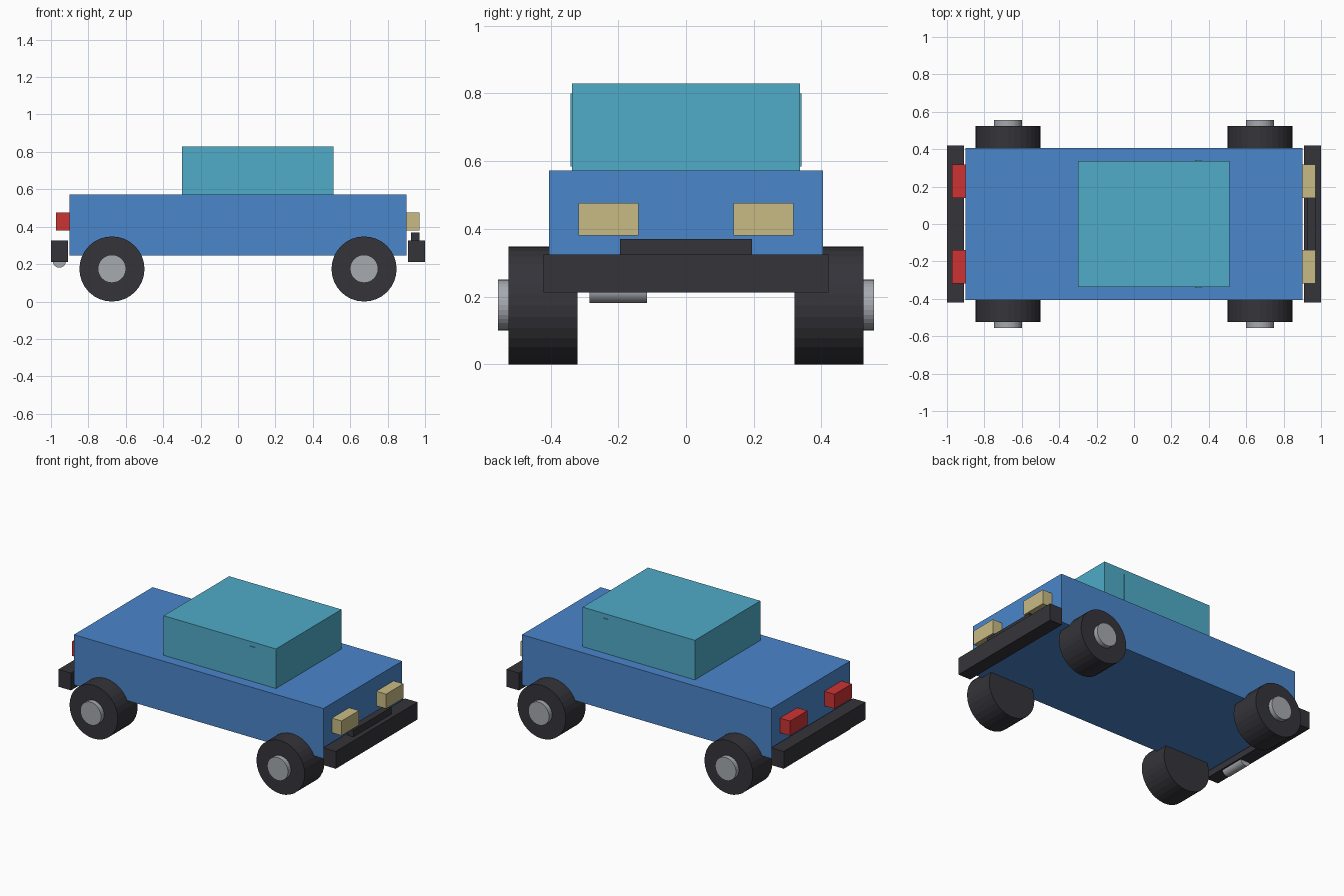
import bpy, math

if "Cube" in bpy.data.objects:
    bpy.data.objects.remove(bpy.data.objects["Cube"])


def material(name, rgb):
    m = bpy.data.materials.new(name)
    m.diffuse_color = (*rgb, 1)
    m.use_nodes = True
    m.node_tree.nodes["Principled BSDF"].inputs["Base Color"].default_value = m.diffuse_color
    return m


BLUE = material("body blue", (0.07, 0.24, 0.60))
TEAL = material("glass teal", (0.08, 0.41, 0.58))
BLACK = material("rubber black", (0.035, 0.034, 0.042))
GREY = material("metal grey", (0.38, 0.40, 0.43))
CREAM = material("lamp cream", (0.58, 0.50, 0.235))
RED = material("lamp red", (0.61, 0.033, 0.033))


def finish(name, mat):
    ob = bpy.context.object
    ob.name = name
    ob.data.materials.append(mat)
    return ob


def box(name, xs, ys, zs, mat):
    """Box from its (min, max) range on each axis."""
    bpy.ops.mesh.primitive_cube_add(
        size=1, location=[sum(r) / 2 for r in (xs, ys, zs)])
    ob = finish(name, mat)
    ob.scale = [r[1] - r[0] for r in (xs, ys, zs)]
    bpy.ops.object.transform_apply(location=False, rotation=False, scale=True)
    return ob


def cylinder(name, x, ys, z, radius, mat):
    """Cylinder lying along y."""
    bpy.ops.mesh.primitive_cylinder_add(
        vertices=32, radius=radius, depth=ys[1] - ys[0],
        location=(x, sum(ys) / 2, z), rotation=(math.pi / 2, 0, 0))
    return finish(name, mat)


def mirrored(side, a, b):
    return tuple(sorted((side * a, side * b)))


# Body and cabin
box("body", (-0.90, 0.90), (-0.405, 0.405), (0.245, 0.572), BLUE)
box("cabin", (-0.30, 0.51), (-0.337, 0.337), (0.56, 0.83), TEAL)

# Bumpers and grille
box("front_bumper", (0.91, 1.0), (-0.421, 0.421), (0.212, 0.325), BLACK)
box("rear_bumper", (-1.0, -0.91), (-0.421, 0.421), (0.212, 0.325), BLACK)
box("grille", (0.925, 0.97), (-0.195, 0.195), (0.32, 0.37), BLACK)

# Exhaust under the rear bumper
cylinder("exhaust", -0.955, (-0.285, -0.115), 0.216, 0.035, GREY)

for side, label in ((-1, "right"), (1, "left")):
    # Lamps and thin cabin side pillars
    lamp_y = mirrored(side, 0.14, 0.318)
    box(f"headlight_{label}", (0.89, 0.97), lamp_y, (0.381, 0.476), CREAM)
    box(f"taillight_{label}", (-0.973, -0.89), lamp_y, (0.381, 0.476), RED)
    box(f"side_pillar_{label}", (0.325, 0.36), mirrored(side, 0.332, 0.341),
        (0.585, 0.80), TEAL)

    # Wheels and hubs
    for x, end in ((0.674, "front"), (-0.674, "rear")):
        cylinder(f"{end}_tire_{label}", x, mirrored(side, 0.32, 0.524),
                 0.174, 0.174, BLACK)
        cylinder(f"{end}_hub_{label}", x, mirrored(side, 0.45, 0.555),
                 0.175, 0.075, GREY)
